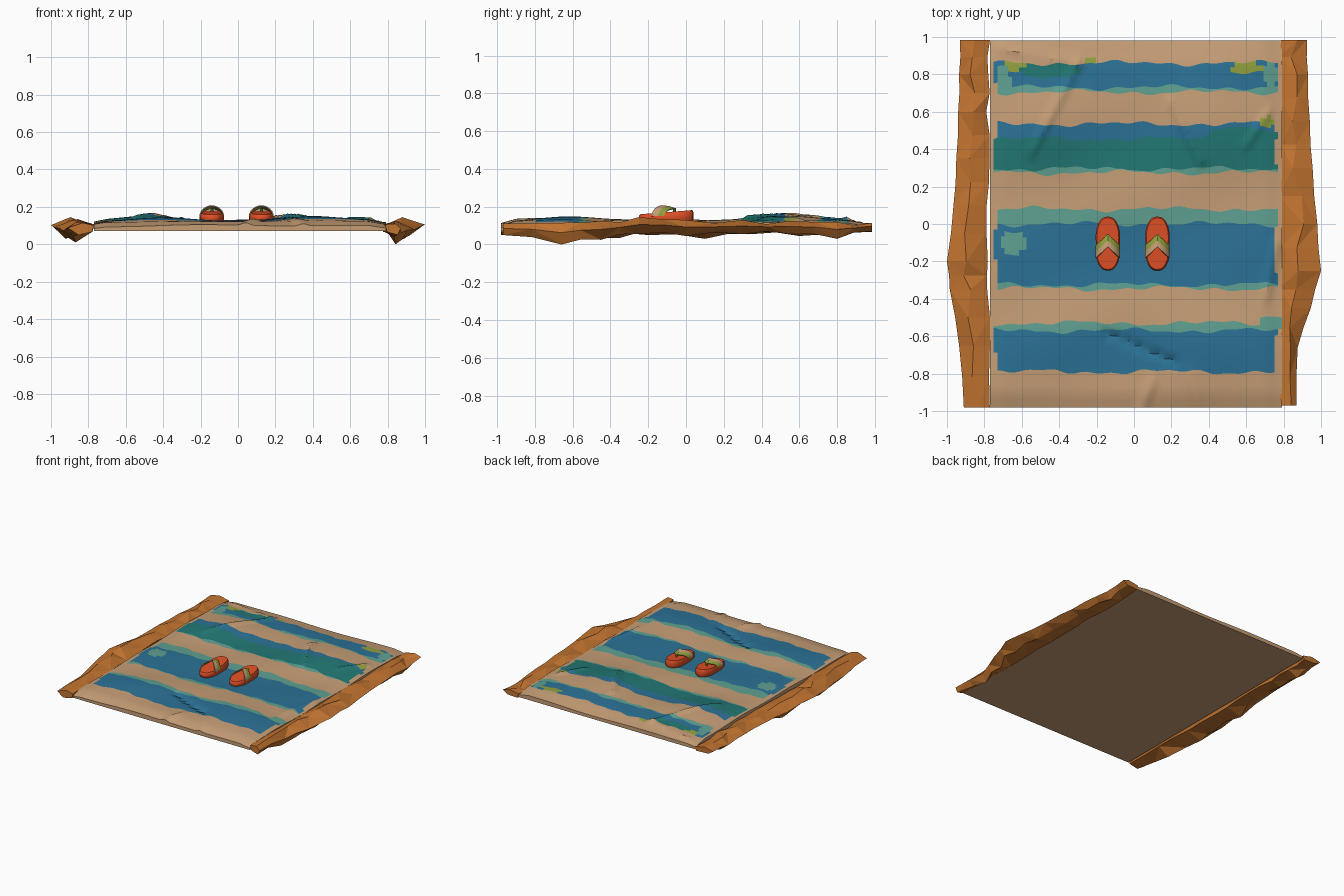
import bpy, bmesh, math, random
from mathutils import Vector

if "Cube" in bpy.data.objects:
    bpy.data.objects.remove(bpy.data.objects["Cube"])
random.seed(4)


def material(name, r, g, b):
    lin = [((c / 255 + 0.055) / 1.055) ** 2.4 for c in (r, g, b)]
    m = bpy.data.materials.new(name)
    m.diffuse_color = (*lin, 1)
    m.use_nodes = True
    m.node_tree.nodes["Principled BSDF"].inputs["Base Color"].default_value = m.diffuse_color
    return m


TAN, BLUE, TEAL, AQUA, OLIVE, ORANGE, RED = range(7)
MATS = [material("tan cloth", 198, 158, 118), material("blue stripe", 43, 114, 150),
        material("deep teal stripe", 34, 120, 116), material("pale aqua edge", 95, 160, 145),
        material("olive green", 145, 160, 62), material("orange border", 194, 116, 48),
        material("red sandal", 226, 80, 38)]


def finish(name, bm, smooth=None):
    bmesh.ops.recalc_face_normals(bm, faces=bm.faces[:])
    me = bpy.data.meshes.new(name)
    bm.to_mesh(me)
    bm.free()
    for m in MATS:
        me.materials.append(m)
    ob = bpy.data.objects.new(name, me)
    bpy.context.collection.objects.link(ob)
    if smooth:
        bpy.ops.object.select_all(action='DESELECT')
        ob.select_set(True)
        bpy.context.view_layer.objects.active = ob
        bpy.ops.object.shade_smooth_by_angle(angle=math.radians(smooth))
    return ob


# ---- towel: rumpled top whose rows follow the wavy stripe edges ----
# (upper edge y, colour, rows)
STRIPES = [(-0.79, TAN, 5), (-0.57, BLUE, 7), (-0.53, AQUA, 2), (-0.345, TAN, 5),
           (-0.325, AQUA, 1), (0.0, BLUE, 10), (0.08, AQUA, 3), (0.275, TAN, 6),
           (0.295, AQUA, 1), (0.455, TEAL, 6), (0.535, BLUE, 4), (0.705, TAN, 6),
           (0.73, AQUA, 1), (0.86, BLUE, 5), (0.98, TAN, 4)]
# coloured blotches: x, y, radius x, radius y, colour
BLOTS = [(-0.63, 0.84, .07, .03, OLIVE), (0.62, 0.835, .12, .025, OLIVE),
         (0.71, 0.545, .04, .03, OLIVE), (-0.45, 0.82, .17, .04, TEAL),
         (0.58, 0.47, .2, .045, TEAL), (-0.65, -0.1, .07, .06, AQUA),
         (-0.70, 0.77, .04, .08, AQUA), (0.73, 0.8, .04, .06, AQUA),
         (0.73, -0.54, .06, .04, AQUA), (-0.23, 0.87, .03, .02, OLIVE)]
# soft swellings: x, y, radius x, radius y, height
BUMPS = [(-0.48, 0.55, .22, .25, .032), (0.38, 0.55, .25, .25, .036),
         (0.35, -0.6, .3, .2, .026), (-0.4, -0.6, .25, .2, .014)]
# sharp folds: start xy, end xy, width, height
FOLDS = [(-.3, .86, -.55, .38, .035, .016), (.2, .65, .36, .33, .035, .018),
         (-.15, -.58, .22, -.74, .03, -.022), (.04, -.98, .1, -.84, .04, .016),
         (.35, -.98, .3, -.8, .04, .012), (-.72, .94, -.3, .86, .03, .012),
         (.7, -.4, .76, -.1, .04, .014), (.6, .42, .72, .6, .03, .014)]


def height(x, y):
    z = 0.122 + 0.004 * math.sin(7 * x + 3 * y) + 0.003 * math.sin(11 * y - 5 * x)
    for bx, by, rx, ry, h in BUMPS:
        z += h * math.exp(-((x - bx) / rx) ** 2 - ((y - by) / ry) ** 2)
    for ax, ay, bx, by, w, h in FOLDS:
        a, d = Vector((ax, ay)), Vector((bx - ax, by - ay))
        t = max(0, min(1, (Vector((x, y)) - a).dot(d) / d.length_squared))
        z += h * max(0, 1 - (Vector((x, y)) - a - d * t).length / w)
    edge = max(0, (y - 0.86) / 0.12, (-0.9 - y) / 0.08)
    side = max(0, (abs(x) - 0.7) / 0.08)
    return max(0.085, z - 0.022 * min(1, edge) - 0.012 * min(1, side))


def wobble(x, k):
    return (0.009 * math.sin(9 * x + 2.1 * k) + 0.005 * math.sin(23 * x + 1.3 * k)
            + 0.005 * math.sin(41 * x + k * k))


bm = bmesh.new()
NX = 80
xs = [-0.77 + 1.56 * i / NX for i in range(NX + 1)]
cols, rowcol = [], []
for s, c, n in STRIPES:
    rowcol += [c] * n
for x in xs:
    y0, col = -0.98, []
    for k, (s, c, n) in enumerate(STRIPES):
        y1 = s + (wobble(x, k) if k < len(STRIPES) - 1 else 0)
        y1 = max(y1, y0 + 0.003)
        col += [(x, y0 + (y1 - y0) * j / n) for j in range(n)]
        y0 = y1
    col.append((x, 0.98))
    cols.append([bm.verts.new((px, py, height(px, py))) for px, py in col])
NY = len(rowcol)
for i in range(NX):
    for j in range(NY):
        f = bm.faces.new((cols[i][j], cols[i + 1][j], cols[i + 1][j + 1], cols[i][j + 1]))
        p = f.calc_center_median()
        c = rowcol[j]
        if p.x < -0.735 + 0.012 * math.sin(13 * p.y) or p.x > 0.765 + 0.015 * math.sin(11 * p.y):
            c = TAN
        for bx, by, rx, ry, bc in BLOTS:
            if ((p.x - bx) / rx) ** 2 + ((p.y - by) / ry) ** 2 < 1:
                c = bc
        f.material_index = c
# sides and flat underside
rim = ([c[0] for c in cols] + cols[-1][1:] + [c[-1] for c in cols[-2::-1]] + cols[0][-2:0:-1])
low = [bm.verts.new((v.co.x, v.co.y, 0.072)) for v in rim]
for i in range(len(rim)):
    k = (i + 1) % len(rim)
    bm.faces.new((rim[i], low[i], low[k], rim[k]))
bm.faces.new(low)
finish("towel", bm, 30)

# ---- orange borders: crumpled folded hems along both sides ----
# y, outer x, lowest z, ridge z
HEMS = {-1: [(-.98, .91, .05, .115), (-.65, .935, .01, .125), (-.35, .985, .035, .135),
             (-.2, 1.0, .05, .145), (.1, .965, .03, .13), (.35, .95, .055, .125),
             (.6, .94, .045, .135), (.8, .935, .03, .125), (.985, .93, .07, .115)],
        1: [(-.97, .87, .05, .11), (-.66, .875, .0, .115), (-.45, .945, .025, .125),
            (-.25, 1.0, .055, .145), (.0, .98, .045, .13), (.3, .955, .055, .13),
            (.55, .94, .055, .125), (.8, .93, .03, .12), (.985, .925, .07, .115)]}
for s, stations in HEMS.items():
    bm = bmesh.new()
    rings = []
    for k, (y, out, lo, hi) in enumerate(stations):
        sub = [(y, out, lo, hi)]
        if k:  # extra station halfway gives the crumple
            q = stations[k - 1]
            m = [(a + b) / 2 for a, b in zip(q, sub[0])]
            sub.insert(0, (m[0], m[1] - .004, m[2] + .014, m[3] - random.uniform(0, .022)))
        for y, out, lo, hi in sub:
            inn = 0.765 + random.uniform(0, .025)
            mid = random.uniform(.4, .65)
            sec = [(inn, random.uniform(.095, .11)), (inn + (out - inn) * mid, hi),
                   (out, (lo + hi) / 2 + .005),
                   (inn + (out - inn) * random.uniform(.55, .8), lo), (inn + .01, .066)]
            rings.append([bm.verts.new((s * x, y, z)) for x, z in sec])
    for k, (a, b) in enumerate(zip(rings, rings[1:])):
        for i in range(5):
            j = (i + 1) % 5
            for tri in (((a[i], a[j], b[j]), (a[i], b[j], b[i])) if k % 2 else
                        ((a[i], a[j], b[i]), (a[j], b[j], b[i]))):
                bm.faces.new(tri)
    bm.faces.new(rings[0])
    bm.faces.new(rings[-1])
    for f in bm.faces:
        f.material_index = ORANGE
    finish("left_border" if s < 0 else "right_border", bm)

# ---- pair of sandals ----
for name, cx in (("left_sandal", -0.14), ("right_sandal", 0.125)):
    cy = -0.105
    # thick waisted sole, rising slightly to the toe
    bm = bmesh.new()
    loops = []
    for inset, z, rise in ((.9, .12, 0), (1, .132, 0), (1, .15, .018), (.9, .16, .022)):
        ring = []
        for i in range(28):
            a = math.tau * i / 28
            u, v = math.cos(a), math.sin(a)
            x = .071 * inset * math.copysign(abs(u) ** .8, u) * (1 - .1 * math.exp(-(v * 3) ** 2))
            y = .145 * (v * (1 - (1 - inset) * .5))
            ring.append(bm.verts.new((cx + x, cy + y, z + rise * (v + 1) / 2)))
        loops.append(ring)
    for a, b in zip(loops, loops[1:]):
        for i in range(28):
            j = (i + 1) % 28
            bm.faces.new((a[i], a[j], b[j], b[i]))
    bm.faces.new(loops[0])
    bm.faces.new(loops[-1])
    for f in bm.faces:
        f.material_index = RED
    finish(name + "_sole", bm, 40)

    # arched V strap: green front band, tan rear band
    bm = bmesh.new()
    rows = []
    for i in range(13):
        a = math.pi * i / 12
        u, h = math.cos(a), math.sin(a)
        rows.append([bm.verts.new((cx + .066 * u, yb - .06 * abs(u), .15 + zt * h))
                     for yb, zt in ((-.055, .042), (-.088, .053), (-.122, .058))])
    for a, b in zip(rows, rows[1:]):
        for j in range(2):
            f = bm.faces.new((a[j], a[j + 1], b[j + 1], b[j]))
            f.material_index = (OLIVE, TAN)[j]
    strap = finish(name + "_strap", bm)
    mod = strap.modifiers.new("thickness", 'SOLIDIFY')
    mod.thickness = .006

    # toe post
    bm = bmesh.new()
    bmesh.ops.create_cone(bm, cap_ends=True, segments=8, radius1=.008, radius2=.008, depth=.04)
    bmesh.ops.translate(bm, verts=bm.verts[:], vec=(cx, -.06, .173))
    for f in bm.faces:
        f.material_index = OLIVE
    finish(name + "_toe_post", bm)
